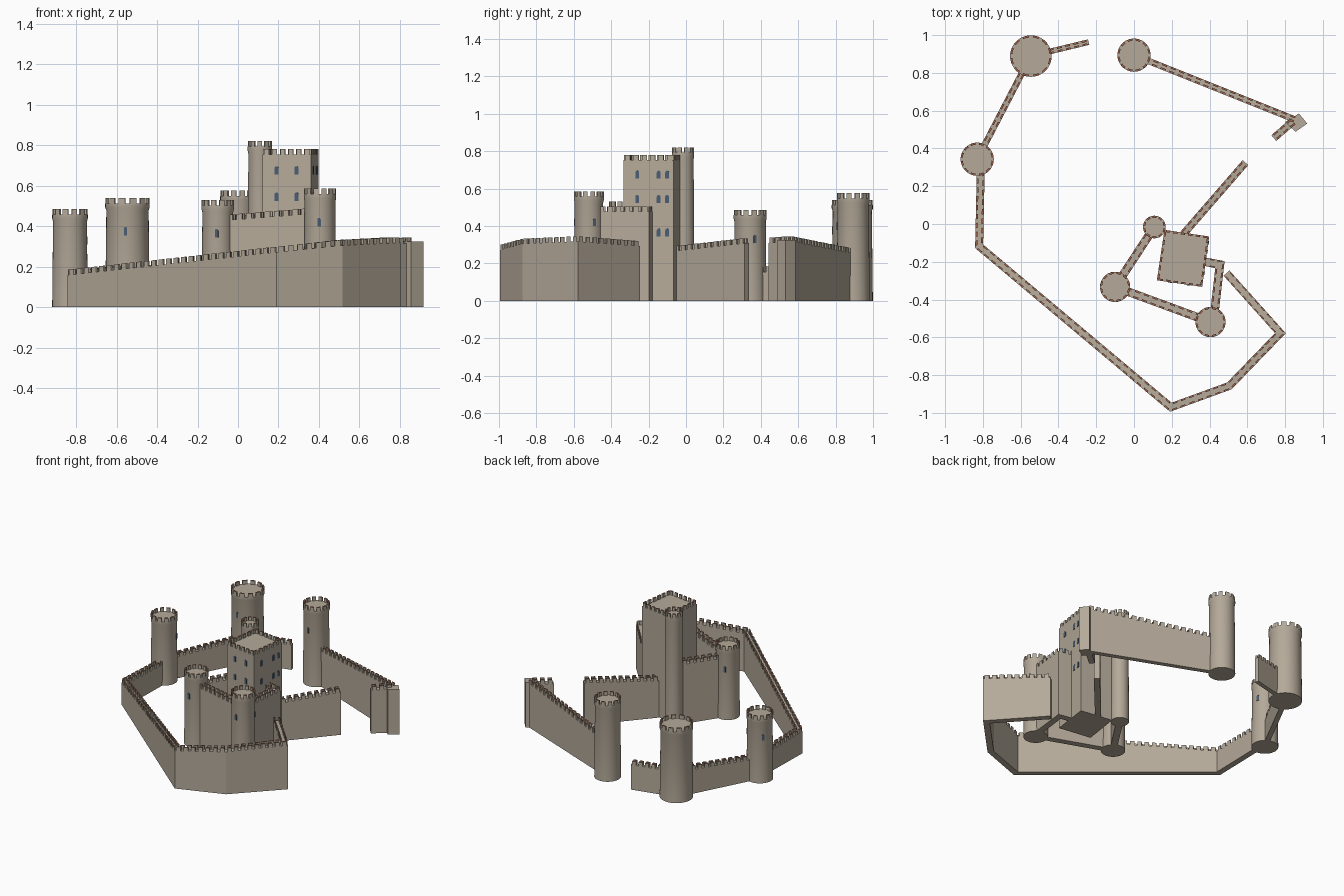
import bpy, bmesh, math
from mathutils import Vector

cube = bpy.data.objects.get("Cube")
if cube:
    bpy.data.objects.remove(cube, do_unlink=True)


def material(name, rgb):
    m = bpy.data.materials.new(name)
    m.use_nodes = True
    m.diffuse_color = (*rgb, 1)
    bsdf = next(n for n in m.node_tree.nodes if n.type == 'BSDF_PRINCIPLED')
    bsdf.inputs["Base Color"].default_value = (*rgb, 1)
    bsdf.inputs["Roughness"].default_value = 0.9
    return m


STONE = material("beige stone", (0.46, 0.40, 0.32))
TILE = material("terracotta coping", (0.33, 0.12, 0.07))
GLASS = material("blue grey window", (0.07, 0.11, 0.17))
MERLON = 0.027   # battlement height
THICK = 0.011    # battlement thickness


def finish(bm, name, mats, smooth=False):
    bmesh.ops.recalc_face_normals(bm, faces=bm.faces)
    mesh = bpy.data.meshes.new(name)
    bm.to_mesh(mesh)
    bm.free()
    for m in mats:
        mesh.materials.append(m)
    ob = bpy.data.objects.new(name, mesh)
    bpy.context.collection.objects.link(ob)
    if smooth:
        bpy.ops.object.select_all(action='DESELECT')
        ob.select_set(True)
        bpy.context.view_layer.objects.active = ob
        bpy.ops.object.shade_smooth_by_angle(angle=math.radians(35))
    return ob


def prism(bm, outline, low, high, top_mat=0):
    """Upright block over an xy outline, with a low and a high z per corner."""
    a = [bm.verts.new((p[0], p[1], z)) for p, z in zip(outline, low)]
    b = [bm.verts.new((p[0], p[1], z)) for p, z in zip(outline, high)]
    bm.faces.new(a[::-1])
    bm.faces.new(b).material_index = top_mat
    n = len(a)
    for i in range(n):
        j = (i + 1) % n
        bm.faces.new((a[i], a[j], b[j], b[i]))


def battlements(bm, o1, o2, i1, i2, step=0.048):
    """Merlons along an outer edge o1-o2, reaching towards the inner edge i1-i2."""
    count = max(1, round((o2 - o1).length / step))
    t = THICK / (o1 - i1).length
    for k in range(count):
        f, g = (k + 0.2) / count, (k + 0.78) / count
        q = [o1.lerp(o2, f), o1.lerp(o2, g),
             o1.lerp(o2, g).lerp(i1.lerp(i2, g), t),
             o1.lerp(o2, f).lerp(i1.lerp(i2, f), t)]
        prism(bm, q, [p.z - 0.002 for p in q], [p.z + MERLON for p in q], 1)


def wall(name, points, width=0.04):
    """Mitred curtain wall; each point gives x, y and walkway height."""
    pts = [Vector(p) for p in points]
    dirs = [Vector((b.x - a.x, b.y - a.y, 0)).normalized() for a, b in zip(pts, pts[1:])]
    left, right = [], []
    for i, p in enumerate(pts):
        d0, d1 = dirs[max(i - 1, 0)], dirs[min(i, len(dirs) - 1)]
        d = (d0 + d1).normalized()
        off = Vector((-d.y, d.x, 0)) * (width / 2 / d.dot(d1))
        left.append(p + off)
        right.append(p - off)
    bm = bmesh.new()
    rings = []
    for l, r in zip(left, right):
        rings.append([bm.verts.new(v) for v in
                      ((l.x, l.y, 0), (r.x, r.y, 0), tuple(r), tuple(l))])
    for a, b in zip(rings, rings[1:]):
        for i in range(4):
            j = (i + 1) % 4
            bm.faces.new((a[i], a[j], b[j], b[i]))
    bm.faces.new(rings[0])
    bm.faces.new(rings[-1][::-1])
    for i in range(len(pts) - 1):
        battlements(bm, left[i], left[i + 1], right[i], right[i + 1])
        battlements(bm, right[i], right[i + 1], left[i], left[i + 1])
    finish(bm, name, [STONE, TILE])


def window(name, spot, angle, w=0.02, h=0.042):
    """Thin arched plate facing the given compass angle."""
    out = Vector((math.cos(angle), math.sin(angle), 0))
    side = Vector((-out.y, out.x, 0))
    arch = [(-w / 2, -h / 2), (w / 2, -h / 2)]
    arch += [(w / 2 * math.cos(math.pi * k / 6), h / 2 - w / 2 + w / 2 * math.sin(math.pi * k / 6))
             for k in range(7)]
    bm = bmesh.new()
    f = bm.faces.new([bm.verts.new(Vector(spot) + side * u + Vector((0, 0, v)) - out * 0.004)
                      for u, v in arch])
    ext = bmesh.ops.extrude_face_region(bm, geom=[f])
    bmesh.ops.translate(bm, vec=out * 0.007,
                        verts=[g for g in ext["geom"] if isinstance(g, bmesh.types.BMVert)])
    finish(bm, name, [GLASS])


def tower(name, x, y, r, height, windows=(), merlons=12, sides=36):
    top = height - MERLON
    profile = [(r, 0), (0.95 * r, top - 0.035), (r, top - 0.02), (r, top)]
    bm = bmesh.new()
    rings = [[bm.verts.new((x + q * math.cos(math.tau * k / sides),
                            y + q * math.sin(math.tau * k / sides), z)) for k in range(sides)]
             for q, z in profile]
    for a, b in zip(rings, rings[1:]):
        for k in range(sides):
            j = (k + 1) % sides
            bm.faces.new((a[k], a[j], b[j], b[k]))
    bm.faces.new(rings[0][::-1])
    bm.faces.new(rings[-1])
    for m in range(merlons):
        arc = [math.tau * (m + s) / merlons for s in (0.2, 0.5, 0.8)]
        q = [(x + r * math.cos(a), y + r * math.sin(a)) for a in arc]
        q += [(x + (r - THICK) * math.cos(a), y + (r - THICK) * math.sin(a)) for a in arc[::-1]]
        prism(bm, q, [top - 0.002] * 6, [height] * 6, 1)
    finish(bm, name, [STONE, TILE], smooth=True)
    for deg, z in windows:
        a = math.radians(deg)
        d = r * (1 - 0.05 * z / top)
        window(name + "_window", (x + d * math.cos(a), y + d * math.sin(a), z), a, 0.016)


# Round towers
tower("north_west_tower", -0.546, 0.889, 0.11, 0.54, [(265, 0.375)])
tower("west_tower", -0.83, 0.343, 0.088, 0.485, [(18, 0.33), (140, 0.33)])
tower("north_tower", 0.0, 0.894, 0.088, 0.575, [(265, 0.4)])
tower("inner_west_tower", -0.10, -0.333, 0.08, 0.53, [(266, 0.365), (110, 0.365)])
tower("inner_south_tower", 0.405, -0.519, 0.08, 0.585, [(267, 0.42), (22, 0.42)])
tower("stair_tower", 0.108, -0.016, 0.06, 0.82, merlons=10)

# Outer curtain walls
wall("north_wall_stub", [(-0.546, 0.889, 0.18), (-0.24, 0.963, 0.18)], 0.03)
wall("north_west_wall", [(-0.546, 0.889, 0.18), (-0.83, 0.343, 0.15)], 0.034)
wall("outer_wall", [(-0.81, 0.343, 0.145), (-0.82, -0.118, 0.158), (0.195, -0.97, 0.272),
                    (0.505, -0.857, 0.305), (0.775, -0.578, 0.318), (0.49, -0.26, 0.292)], 0.042)
wall("north_east_wall", [(0.0, 0.894, 0.25), (0.86, 0.55, 0.318)], 0.034)
wall("gate_wall", [(0.74, 0.455, 0.31), (0.85, 0.55, 0.318)], 0.04)

# Gate block at the end of the north east wall
bm = bmesh.new()
prism(bm, [(0.80, 0.54), (0.855, 0.488), (0.917, 0.532), (0.873, 0.585)], [0] * 4, [0.325] * 4)
finish(bm, "gate_block", [STONE])

# Inner ward walls
wall("inner_west_wall", [(0.108, -0.016, 0.43), (-0.10, -0.333, 0.425)], 0.045)
wall("inner_south_wall", [(-0.10, -0.333, 0.425), (0.405, -0.519, 0.465)], 0.045)
wall("inner_east_wall", [(0.42, -0.519, 0.478), (0.455, -0.215, 0.478), (0.35, -0.195, 0.478)], 0.045)
wall("cross_wall", [(0.26, -0.055, 0.265), (0.59, 0.325, 0.308)], 0.04)

# Square keep with battlements just inside the edge
KEEP_TOP = 0.78 - MERLON
corners = [Vector((x, y, KEEP_TOP)) for x, y in
           ((0.121, -0.298), (0.361, -0.333), (0.398, -0.066), (0.161, -0.031))]
centre = sum(corners, Vector()) / 4
bm = bmesh.new()
prism(bm, corners, [0] * 4, [KEEP_TOP] * 4)
for i in range(4):
    a, b = corners[i], corners[(i + 1) % 4]
    d, c = corners[i - 1], corners[(i + 2) % 4]
    battlements(bm, a, b, d, c, 0.043)
finish(bm, "keep", [STONE, TILE])

# Keep windows on the south and east faces
for face, columns in ((0, (0.29, 0.70)), (1, (0.27, 0.70, 0.87))):
    a, b = corners[face], corners[face + 1]
    edge = b - a
    angle = math.atan2(-edge.x, edge.y)
    for t in columns:
        for z in (0.365, 0.545, 0.675):
            p = a.lerp(b, t)
            window("keep_window", (p.x, p.y, z), angle)
